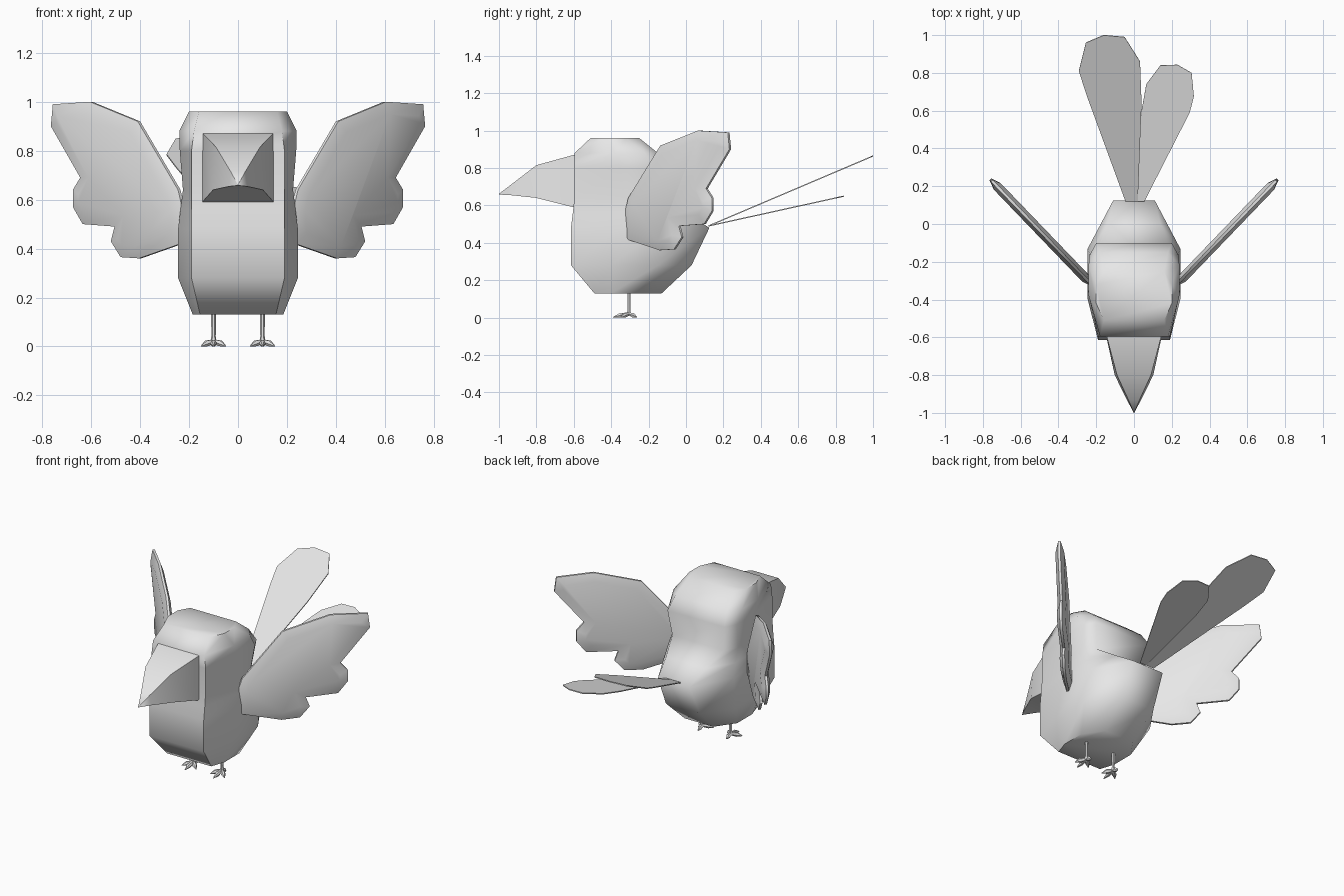
import bpy, bmesh, math
from mathutils import Vector

old = bpy.data.objects.get("Cube")
if old:
    bpy.data.objects.remove(old, do_unlink=True)

grey = bpy.data.materials.new("plain grey")
grey.diffuse_color = (0.8, 0.8, 0.8, 1)
grey.use_nodes = True
grey.node_tree.nodes["Principled BSDF"].inputs["Base Color"].default_value = (0.8, 0.8, 0.8, 1)


def finish(bm, name, angle):
    """Turn a bmesh into a smooth-shaded object."""
    bmesh.ops.recalc_face_normals(bm, faces=bm.faces)
    me = bpy.data.meshes.new(name)
    bm.to_mesh(me)
    bm.free()
    me.materials.append(grey)
    ob = bpy.data.objects.new(name, me)
    bpy.context.collection.objects.link(ob)
    bpy.ops.object.select_all(action='DESELECT')
    ob.select_set(True)
    bpy.context.view_layer.objects.active = ob
    bpy.ops.object.shade_smooth_by_angle(angle=math.radians(angle))
    return ob


def loft(bm, rings):
    """Skin a list of equal-length rings and cap both ends."""
    vs = [[bm.verts.new(p) for p in r] for r in rings]
    n = len(vs[0])
    for a, b in zip(vs, vs[1:]):
        for i in range(n):
            j = (i + 1) % n
            bm.faces.new((a[i], a[j], b[j], b[i]))
    bm.faces.new(vs[0])
    bm.faces.new(vs[-1])


def slab(bm, points, normal, half):
    """Thin plate around a flat outline; returns its two broad faces."""
    off = Vector(normal).normalized() * half
    loft(bm, [[Vector(p) + off for p in points], [Vector(p) - off for p in points]])
    bmesh.ops.recalc_face_normals(bm, faces=bm.faces)
    bm.faces.ensure_lookup_table()
    return [bm.faces[-2], bm.faces[-1]]


def rod(bm, profile):
    """Six-sided tapered rod through (centre, radius) stations."""
    d = (Vector(profile[-1][0]) - Vector(profile[0][0])).normalized()
    q = d.to_track_quat('Z', 'Y')
    loft(bm, [[Vector(c) + q @ Vector((r * math.cos(k * math.pi / 3),
                                       r * math.sin(k * math.pi / 3), 0))
               for k in range(6)] for c, r in profile])


# Body and head: z, front half width, front y, side half width, side y1, y2, back half width, back y
sections = [
    (0.13, 0.155, -0.49, 0.185, -0.40, -0.25, 0.10, -0.13),
    (0.28, 0.19, -0.615, 0.245, -0.40, -0.15, 0.12, 0.03),
    (0.48, 0.19, -0.615, 0.245, -0.35, -0.13, 0.11, 0.125),
    (0.56, 0.19, -0.605, 0.235, -0.33, -0.16, 0.14, 0.00),
    (0.64, 0.19, -0.597, 0.225, -0.33, -0.20, 0.18, -0.12),
    (0.80, 0.19, -0.595, 0.238, -0.35, -0.17, 0.20, -0.10),
    (0.88, 0.18, -0.595, 0.24, -0.38, -0.22, 0.18, -0.15),
    (0.96, 0.16, -0.51, 0.20, -0.42, -0.32, 0.16, -0.25),
]
bm = bmesh.new()
loft(bm, [[(f, yf, z), (w, y1, z), (w, y2, z), (b, yb, z),
           (-b, yb, z), (-w, y2, z), (-w, y1, z), (-f, yf, z)]
          for z, f, yf, w, y1, y2, b, yb in sections])
finish(bm, "body", 62)

# Beak: y, top half width, bottom half width, bottom z, top z
bm = bmesh.new()
loft(bm, [[(t, y, z1), (-t, y, z1), (-b, y, z0), (b, y, z0)]
          for y, t, b, z0, z1 in [
              (-0.57, 0.145, 0.148, 0.588, 0.875),
              (-0.60, 0.143, 0.146, 0.590, 0.87),
              (-0.80, 0.090, 0.102, 0.640, 0.815),
              (-0.93, 0.030, 0.038, 0.654, 0.715),
              (-1.00, 0.001, 0.001, 0.658, 0.662)]])
finish(bm, "beak", 65)

# Wings: feathered outline (x, z) swept back, padded on both sides
wing_outline = [(0.23, 0.42), (0.222, 0.56), (0.24, 0.64), (0.405, 0.92), (0.60, 1.0),
                (0.752, 0.99), (0.76, 0.90), (0.64, 0.69), (0.67, 0.64), (0.67, 0.57),
                (0.63, 0.50), (0.50, 0.49), (0.515, 0.43), (0.475, 0.365), (0.40, 0.36)]
for s, side in ((1, "left"), (-1, "right")):
    bm = bmesh.new()
    pts = [(s * x, -0.32 + (x - 0.225) * 1.04, z) for x, z in wing_outline]
    for f in slab(bm, pts, (s * 1.04, -1, 0), 0.007):
        bmesh.ops.inset_region(bm, faces=[f], thickness=0.05, depth=0.018,
                               use_even_offset=True)
    finish(bm, side + "_wing", 60)

# Tail feathers: flat blades fanning up and back from the rump
tails = {
    "long_tail_feather": (0.425, [(-0.045, 0.12), (-0.25, 0.68), (-0.292, 0.81), (-0.255, 0.96),
                                  (-0.16, 1.0), (-0.05, 0.99), (0.032, 0.86), (0.04, 0.64),
                                  (0.02, 0.12)]),
    "short_tail_feather": (0.22, [(0.01, 0.12), (0.04, 0.60), (0.065, 0.74), (0.14, 0.84),
                                  (0.23, 0.843), (0.305, 0.80), (0.317, 0.675), (0.295, 0.59),
                                  (0.055, 0.12)]),
}
for name, (slope, outline) in tails.items():
    bm = bmesh.new()
    slab(bm, [(x, y, 0.49 + (y - 0.12) * slope) for x, y in outline], (0, -slope, 1), 0.003)
    finish(bm, name, 30)

# Legs with three front toes and one back toe
for s, side in ((1, "left"), (-1, "right")):
    cx, cy = s * 0.10, -0.305
    bm = bmesh.new()
    rod(bm, [((cx, cy, 0.16), 0.010), ((cx, cy, 0.05), 0.009), ((cx, cy, 0.02), 0.014)])
    for dx, dy in ((-0.05, -0.045), (0, -0.085), (0.05, -0.045), (0, 0.042)):
        rod(bm, [((cx, cy, 0.028), 0.009),
                 ((cx + dx * 0.55, cy + dy * 0.55, 0.021), 0.014),
                 ((cx + dx, cy + dy, 0.010), 0.002)])
    lowest = min(v.co.z for v in bm.verts)
    bmesh.ops.translate(bm, verts=bm.verts, vec=(0, 0, -lowest))
    finish(bm, side + "_leg", 45)
